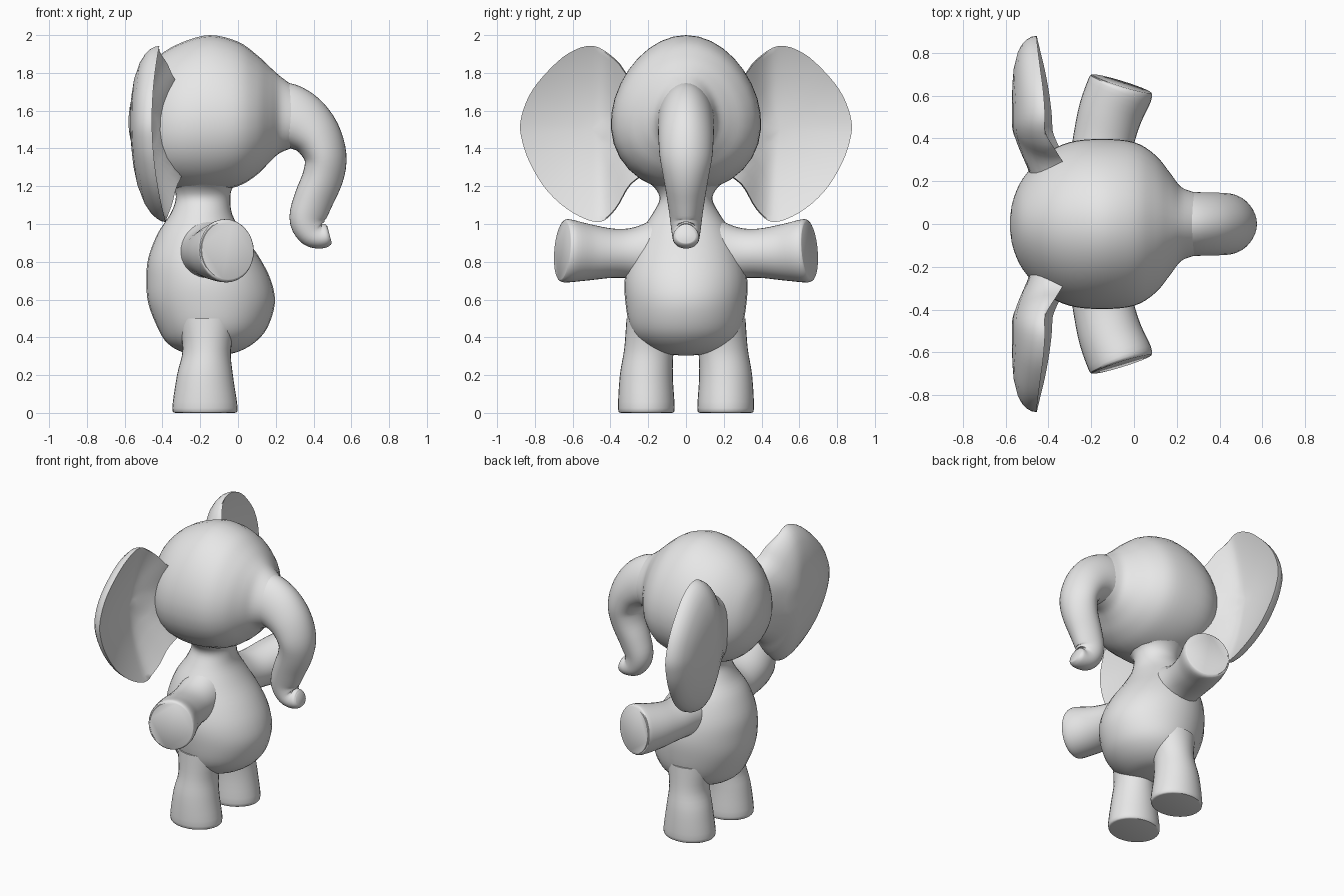
import bpy
import bmesh
from math import sin, cos, pi, sqrt
from mathutils import Vector

default_cube = bpy.data.objects.get("Cube")
if default_cube:
    bpy.data.objects.remove(default_cube, do_unlink=True)

X, Y, Z = Vector((1, 0, 0)), Vector((0, 1, 0)), Vector((0, 0, 1))

grey = bpy.data.materials.new("plain_grey")
grey.use_nodes = True
grey.diffuse_color = (0.8, 0.8, 0.8, 1)
grey.node_tree.nodes["Principled BSDF"].inputs["Base Color"].default_value = (0.8, 0.8, 0.8, 1)


def finish(name, bm):
    """Turn a bmesh into a smooth shaded grey object."""
    bmesh.ops.recalc_face_normals(bm, faces=bm.faces)
    mesh = bpy.data.meshes.new(name)
    bm.to_mesh(mesh)
    bm.free()
    mesh.materials.append(grey)
    obj = bpy.data.objects.new(name, mesh)
    bpy.context.collection.objects.link(obj)
    bpy.ops.object.select_all(action="DESELECT")
    obj.select_set(True)
    bpy.context.view_layer.objects.active = obj
    bpy.ops.object.shade_smooth_by_angle(angle=pi / 4)


def spline(points, closed=False, steps=4):
    """Smooth curve through points of any dimension."""
    n = len(points)
    pick = (lambda i: points[i % n]) if closed else (lambda i: points[min(max(i, 0), n - 1)])
    result = []
    for i in range(n if closed else n - 1):
        p, q, r, s = (pick(i + k) for k in (-1, 0, 1, 2))
        for step in range(steps):
            t = step / steps
            result.append([b + t / 2 * (c - a + t * (2 * a - 5 * b + 4 * c - d + t * (3 * (b - c) + d - a)))
                           for a, b, c, d in zip(p, q, r, s)])
    return result if closed else result + [list(points[-1])]


def bridge(bm, rings):
    for low, high in zip(rings, rings[1:]):
        for i in range(len(low)):
            j = (i + 1) % len(low)
            bm.faces.new((low[i], low[j], high[j], high[i]))


def loft(name, stations, side, axis=None, flip=1, egg=0, sides=32):
    """Sections (x, y, z, radius along side, other radius) joined into a skin; egg narrows their tops."""
    rows = spline([(x, y * flip, z, a, b) for x, y, z, a, b in stations])
    centres = [Vector(row[:3]) for row in rows]
    bm = bmesh.new()
    rings = []
    for i, row in enumerate(rows):
        ahead, behind = centres[min(i + 1, len(rows) - 1)], centres[max(i - 1, 0)]
        tangent = axis or (ahead - behind).normalized()
        v = tangent.cross(side).normalized()
        u = v.cross(tangent)
        ring = []
        for k in range(sides):
            turn = k * 2 * pi / sides
            width = row[3] * cos(turn) * (1 - egg * sin(turn))
            ring.append(bm.verts.new(centres[i] + u * width + v * row[4] * sin(turn)))
        rings.append(ring)
    bridge(bm, rings)
    bm.faces.new(rings[0])
    bm.faces.new(rings[-1])
    finish(name, bm)


def ear(name, flip):
    """Dished front and thick rounded back, both flared where the ear runs into the head."""
    outline = spline([(.29, 1.77), (.37, 1.87), (.49, 1.943), (.62, 1.905), (.74, 1.8), (.83, 1.68),
                      (.877, 1.54), (.865, 1.43), (.82, 1.31), (.73, 1.17), (.6, 1.06), (.46, 1.01),
                      (.37, 1.08), (.29, 1.21), (.15, 1.32), (.1, 1.5), (.15, 1.68)], closed=True)
    mid_y, mid_z = .5, 1.5

    def place(y, z, s, front):
        y, z = mid_y + (y - mid_y) * s, mid_z + (z - mid_z) * s
        x = -.455 + .25 * (z - 1.55) ** 2
        t = min(max((.47 - y) / .25, 0), 1)
        flare = t * t * (3 - 2 * t)
        if front:
            x += .14 * flare - .05 * (1 - s * s)
        else:
            x += .07 * flare - .115 * sqrt(1 - s ** 4)
        return x, y * flip, z

    bm = bmesh.new()
    layers = [(s, True) for s in (.2, .4, .6, .8, .93, .985)]
    layers += [(s, False) for s in (1, .99, .96, .9, .8, .6, .4, .2)]
    rings = [[bm.verts.new(place(y, z, s, front)) for y, z in outline] for s, front in layers]
    bridge(bm, rings)
    for ring, front in ((rings[0], True), (rings[-1], False)):
        tip = bm.verts.new(place(mid_y, mid_z, 0, front))
        for i, vert in enumerate(ring):
            bm.faces.new((vert, ring[(i + 1) % len(ring)], tip))
    finish(name, bm)


# Egg shaped head, rounded at the back and narrowing toward the trunk
loft("head", [(x, 0, (top + low) / 2, half, (top - low) / 2) for x, top, low, half in (
    (-.58, 1.56, 1.52, .02), (-.565, 1.66, 1.43, .11), (-.52, 1.78, 1.32, .21),
    (-.42, 1.89, 1.22, .32), (-.3, 1.96, 1.18, .38), (-.15, 2, 1.17, .395),
    (0, 1.965, 1.2, .38), (.1, 1.895, 1.26, .32), (.17, 1.83, 1.33, .235),
    (.22, 1.785, 1.375, .172), (.28, 1.74, 1.4, .148))], side=Y, axis=X, egg=.13)

# Trunk, curving down and curling forward at the tip
loft("trunk", [(.17, 0, 1.585, .15, .17), (.26, 0, 1.57, .149, .174), (.345, 0, 1.533, .147, .155),
               (.42, 0, 1.46, .145, .13), (.463, 0, 1.355, .138, .112), (.45, 0, 1.25, .12, .108),
               (.4, 0, 1.13, .1, .104), (.368, 0, 1.03, .085, .096), (.39, 0, .962, .075, .083),
               (.43, 0, .937, .07, .068), (.47, 0, .94, .066, .06), (.485, 0, .943, .05, .046)],
     side=Y, egg=.13)

# Pear shaped body with the neck flaring into the head
loft("torso", [(x, 0, z, half, depth) for x, z, half, depth in (
    (-.15, .305, .04, .04), (-.15, .32, .15, .14), (-.145, .37, .24, .23), (-.135, .45, .295, .29),
    (-.14, .58, .32, .335), (-.155, .7, .325, .33), (-.18, .82, .3, .295), (-.2, .95, .245, .225),
    (-.195, 1.05, .18, .165), (-.185, 1.13, .14, .145), (-.185, 1.19, .165, .155),
    (-.18, 1.25, .235, .2), (-.18, 1.33, .28, .24))], side=Y, axis=Z)

# Limbs and ears on both sides
for prefix, flip in (("near", -1), ("far", 1)):
    ear(prefix + "_ear", flip)
    loft(prefix + "_arm", [(-.17, .15, .85, .18, .15), (-.16, .27, .845, .138, .14),
                           (-.145, .38, .845, .13, .142), (-.11, .52, .85, .15, .15),
                           (-.065, .63, .858, .168, .155), (-.056, .655, .86, .155, .143)],
         side=Z, flip=flip)
    loft(prefix + "_leg", [(-.175, .21, 0, .135, .155), (-.175, .21, .025, .15, .173),
                           (-.175, .21, .2, .14, .148), (-.165, .195, .34, .132, .128),
                           (-.16, .17, .5, .145, .16)], side=Y, axis=Z, flip=flip)
